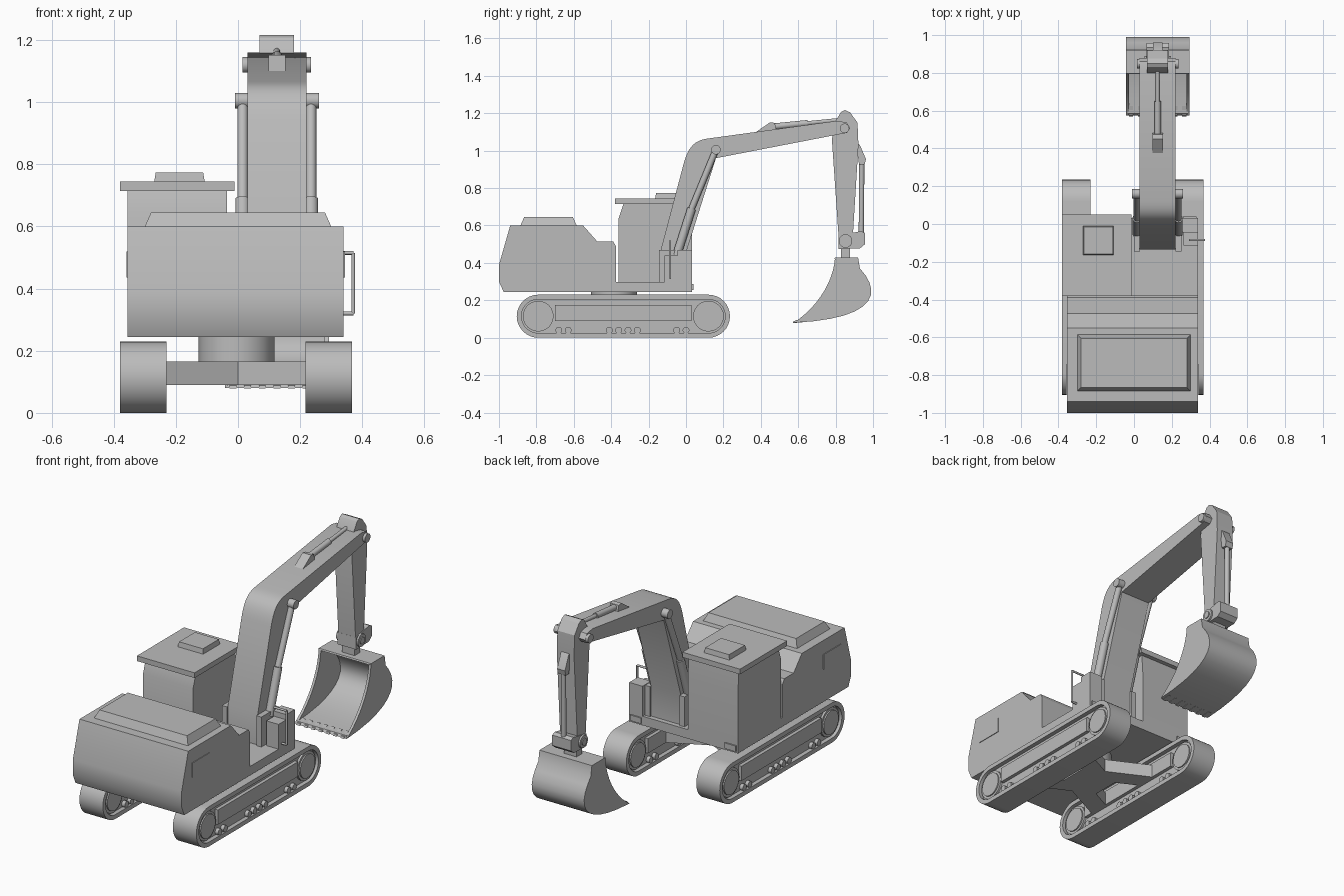
import bpy, bmesh, math
from mathutils import Vector
from mathutils.geometry import interpolate_bezier

cube = bpy.data.objects.get("Cube")
if cube:
    bpy.data.objects.remove(cube, do_unlink=True)

grey = bpy.data.materials.new("plain_grey")
grey.use_nodes = True
shade = (.5, .5, .5, 1)
grey.diffuse_color = shade
grey.node_tree.nodes["Principled BSDF"].inputs["Base Color"].default_value = shade

# Shared levels and centre lines
boom_mid = .125
house_right, house_left = -.355, .34
deck_bottom, deck_top, deck_front, deck_back = .245, .297, .033, -.38
roof_level = .6
turn_y = -.385
wheel_radius = .115
rear_wheel, front_wheel = -.79, .12


def finish(name, bm, smooth=True):
    bmesh.ops.recalc_face_normals(bm, faces=bm.faces)
    mesh = bpy.data.meshes.new(name)
    bm.to_mesh(mesh)
    bm.free()
    mesh.materials.append(grey)
    obj = bpy.data.objects.new(name, mesh)
    bpy.context.collection.objects.link(obj)
    if smooth:
        bpy.ops.object.select_all(action='DESELECT')
        obj.select_set(True)
        bpy.context.view_layer.objects.active = obj
        bpy.ops.object.shade_smooth_by_angle(angle=math.radians(30))
    return obj


def bridge(bm, first, second):
    for i in range(len(first)):
        bm.faces.new((first[i - 1], first[i], second[i], second[i - 1]))


def loop(bm, profile, x):
    return [bm.verts.new((x, y, z)) for y, z in profile]


def prism(name, profile, width, mid=boom_mid):
    """Side profile of (y, z) points extruded across x."""
    bm = bmesh.new()
    ends = [loop(bm, profile, mid + side * width / 2) for side in (-1, 1)]
    for end in ends:
        bm.faces.new(end)
    bridge(bm, *ends)
    return finish(name, bm)


def band(name, outer, inner, width, mid):
    """Profile with a hole through it, extruded across x."""
    bm = bmesh.new()
    left, right = mid - width / 2, mid + width / 2
    loops = [loop(bm, outer, left), loop(bm, outer, right),
             loop(bm, inner, right), loop(bm, inner, left)]
    for k in range(len(loops)):
        bridge(bm, loops[k - 1], loops[k])
    return finish(name, bm)


def box(name, x_span, y_span, z_span, inset=0):
    """Box, with its top drawn in by inset."""
    bm = bmesh.new()
    bmesh.ops.create_cube(bm, size=1)
    for v in bm.verts:
        taper = inset if v.co.z > 0 else 0
        corner = []
        for value, (low, high) in zip(v.co[:2], (x_span, y_span)):
            corner.append(high - taper if value > 0 else low + taper)
        v.co = (*corner, z_span[v.co.z > 0])
    return finish(name, bm, False)


def rod(name, start, end, radius):
    start, end = Vector(start), Vector(end)
    axis = end - start
    bm = bmesh.new()
    bmesh.ops.create_cone(bm, cap_ends=True, segments=24, radius1=radius,
                          radius2=radius, depth=axis.length)
    turn = axis.to_track_quat('Z', 'Y')
    for v in bm.verts:
        v.co = turn @ v.co + (start + end) / 2
    return finish(name, bm)


def pin(name, y, z, radius, width, mid=boom_mid):
    half = width / 2
    return rod(name, (mid - half, y, z), (mid + half, y, z), radius)


def curve(start, handle, other_handle, end, steps=12):
    points = [Vector(p) for p in (start, handle, other_handle, end)]
    return [p.to_2d() for p in interpolate_bezier(*points, steps)]


def stadium(radius, steps=16):
    points = []
    for centre, start in ((front_wheel, -math.pi / 2), (rear_wheel, math.pi / 2)):
        for i in range(steps + 1):
            angle = start + math.pi * i / steps
            points.append((centre + radius * math.cos(angle),
                           wheel_radius + radius * math.sin(angle)))
    return points


# Tracks
track_width = .15
for side, mid in (("right", -.305), ("left", .292)):
    band(side + "_track_belt", stadium(wheel_radius), stadium(.09), track_width, mid)
    prism(side + "_track_panel", stadium(.095), track_width - .05, mid)
    half = track_width / 2 - .005
    box(side + "_track_beam", (mid - half, mid + half), (-.7, .03), (.09, .175))
    for y in (rear_wheel, front_wheel):
        pin(side + "_track_wheel", y, wheel_radius, .082, track_width - .025, mid)
        pin(side + "_wheel_hub", y, wheel_radius, .068, track_width - .01, mid)
    for group, count in ((-.655, 2), (-.335, 4), (-.025, 2)):
        for i in range(count):
            y = group + (i - (count - 1) / 2) * .05
            pin(side + "_track_roller", y, .04, .018, track_width - .01, mid)

# Undercarriage
frame_levels = (.09, .165)
box("undercarriage_frame", (-.12, .11), (turn_y - .14, turn_y + .14), frame_levels)
for end in (-1, 1):
    y = turn_y + end * .08
    for x_span in ((-.25, 0), (0, .25)):
        leg = box("undercarriage_leg", x_span, (y - .06, y + .06), frame_levels)
        for v in leg.data.vertices:
            v.co.y += end * abs(v.co.x) / 2
rod("turntable", (-.005, turn_y, .15), (-.005, turn_y, .25), .122)

# Engine house and deck
house_mid = (house_left + house_right) / 2
prism("engine_house", [(-.975, deck_bottom), (-1, .3), (-1, .39), (-.94, roof_level),
      (-.55, roof_level), (-.475, .515), (-.39, .515), (-.375, .49), (-.375, deck_bottom)],
      house_left - house_right, house_mid)
box("engine_hood", (-.3, .3), (-.885, -.585), (roof_level, .645), .02)
for x in (house_right, house_left):
    box("engine_vent", (x - .004, x + .004), (-.905, -.745), (.435, .52))
box("deck", (house_right, house_left), (deck_back, deck_front), (deck_bottom, deck_top))
for x in (house_right + .045, house_left - .045):
    box("deck_lamp", (x - .035, x + .035), (deck_front, deck_front + .008), (.255, .288))

# Cab
cab_top = .715
prism("cab", [(-.36, deck_top), (-.36, .64), (-.335, cab_top), (.025, cab_top),
      (deck_front, roof_level), (deck_front, deck_top)], .32, -.195)
box("cab_roof", (-.38, -.012), (deck_back, .05), (cab_top, .745))
box("cab_hatch", (-.27, -.107), (-.165, -.01), (.743, .773), .005)

# Side lockers and handrail
box("rear_locker", (.262, house_left), (-.115, -.03), (deck_top, .44))
box("front_locker", (.255, house_left), (-.045, deck_front), (deck_top, .47))
rail_y, rail_out, rail_in = -.085, .371, .29
rail_top, rail_bottom = .515, .32
rod("handrail_grip", (rail_out, rail_y, rail_bottom), (rail_out, rail_y, rail_top), .006)
for z in (rail_bottom, rail_top):
    rod("handrail_arm", (rail_in, rail_y, z), (rail_out, rail_y, z), .006)

# Boom
foot_top = .47
elbow = curve((-.01, .94), (.02, 1.04), (.06, 1.06), (.14, 1.068))
prism("boom", [(-.135, deck_top), (-.135, foot_top), *elbow, (.81, 1.16), (.86, 1.15),
      (.878, 1.12), (.86, 1.095), (.78, 1.08), (.16, .96), (.005, foot_top),
      (.005, deck_top)], .19)
elbow_pin = (.16, 1.005)
pin("boom_pin", *elbow_pin, .025, .27)
pin("stick_pin", .848, 1.12, .025, .22)

# Boom foot plates and lift cylinders, one each side of the boom
for side in (-1, 1):
    x = boom_mid + side * .11
    box("boom_foot_plate", (x - .016, x + .016), (-.145, .015), (deck_top, foot_top))
    collar = (x, .03, .69)
    rod("lift_cylinder_barrel", (x, -.05, .44), collar, .023)
    rod("lift_cylinder_rod", collar, (x, *elbow_pin), .017)

# Stick cylinder on top of the boom
prism("stick_cylinder_bracket", [(.36, 1.09), (.45, 1.152), (.475, 1.148), (.485, 1.1)], .055)
collar = (boom_mid, .65, 1.147)
rod("stick_cylinder_barrel", (boom_mid, .46, 1.128), collar, .017)
rod("stick_cylinder_rod", collar, (boom_mid, .83, 1.165), .011)

# Stick and bucket linkage
prism("stick", [(.8, 1.16), (.83, 1.208), (.85, 1.217), (.877, 1.205), (.917, 1.15),
      (.922, 1.03), (.893, .56), (.893, .48), (.82, .48), (.78, 1.06)], .11)
prism("bucket_cylinder_bracket", [(.91, 1.05), (.93, 1.03), (.962, .955), (.955, .925),
      (.925, .925)], .05)
rod("bucket_cylinder", (boom_mid, .94, .96), (boom_mid, .937, .53), .014)
prism("bucket_link", [(.815, .475), (.815, .545), (.935, .57), (.957, .56), (.957, .5),
      (.93, .478)], .12)
pin("bucket_pin", .853, .517, .036, .14)
pin("bucket_pin_cap", .853, .517, .02, .15)
prism("bucket_neck", [(.828, .42), (.828, .49), (.878, .49), (.878, .42)], .08)

# Bucket: curved shell between two side plates, with teeth along the lip
bucket_width = .32
top_back, top_front, lip = (.92, .43), (.797, .43), (.575, .08)
back = curve((.93, .37), (1.06, .23), (1, .1), lip)
mouth = curve(lip, (.7, .16), (.79, .3), top_front)
outer = [Vector(top_front), Vector(top_back), *back]
focus = Vector((.73, .3))
inner = [p.lerp(focus, .06) for p in reversed(outer)]
prism("bucket_shell", outer + inner, bucket_width)
for side in (-1, 1):
    prism("bucket_side", outer + mouth[1:-1], .015, boom_mid + side * bucket_width / 2)
for i in range(-3, 4):
    tooth = [(.57, .078), (.575, .088), (.625, .1), (.625, .083)]
    prism("bucket_tooth", tooth, .022, boom_mid + i * .047)
